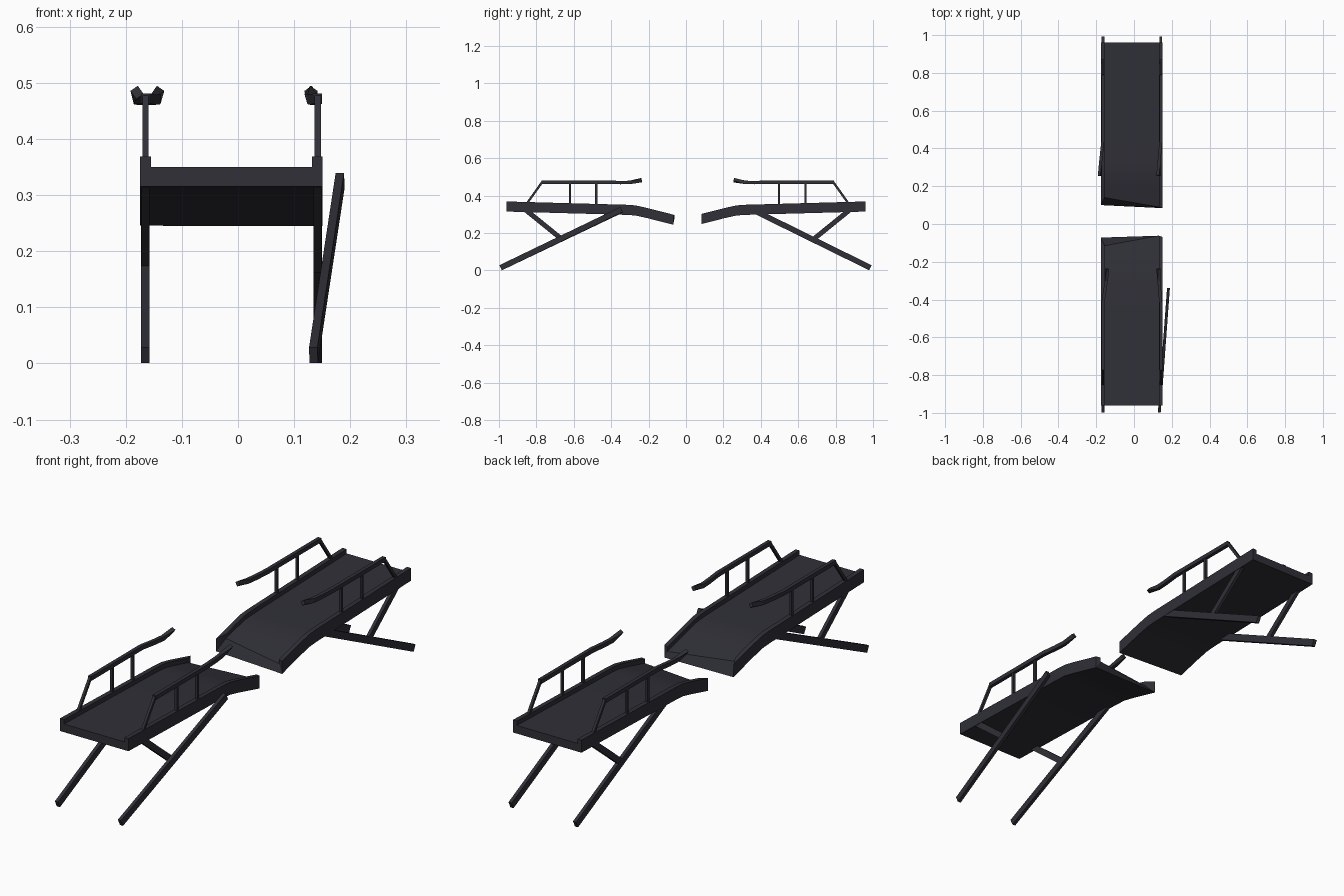
import bpy, bmesh, math
from mathutils import Vector, Quaternion

if "Cube" in bpy.data.objects:
    bpy.data.objects.remove(bpy.data.objects["Cube"])

mat = bpy.data.materials.new("charcoal")
mat.diffuse_color = (0.029, 0.029, 0.039, 1)
mat.use_nodes = True
mat.node_tree.nodes["Principled BSDF"].inputs["Base Color"].default_value = mat.diffuse_color


def finish(name, bm, smooth=False):
    bmesh.ops.recalc_face_normals(bm, faces=bm.faces)
    me = bpy.data.meshes.new(name)
    bm.to_mesh(me)
    bm.free()
    me.materials.append(mat)
    ob = bpy.data.objects.new(name, me)
    bpy.context.collection.objects.link(ob)
    if smooth:
        bpy.ops.object.select_all(action='DESELECT')
        ob.select_set(True)
        bpy.context.view_layer.objects.active = ob
        bpy.ops.object.shade_smooth_by_angle(angle=math.radians(30))
    return ob


def beam(name, path, w, h, end_roll=0.0):
    """Rectangular bar swept along a path, optionally twisted at its last point."""
    pts = [Vector(p) for p in path]
    bm = bmesh.new()
    rings = []
    for i, p in enumerate(pts):
        t = (pts[min(i + 1, len(pts) - 1)] - pts[max(i - 1, 0)]).normalized()
        up = Vector((0, 0, 1)) if abs(t.z) < 0.95 else Vector((0, 1, 0))
        side = t.cross(up).normalized()
        up = side.cross(t)
        if end_roll and i == len(pts) - 1:
            q = Quaternion(t, end_roll)
            side, up = q @ side, q @ up
        rings.append([bm.verts.new(p + side * (a * w / 2) + up * (b * h / 2))
                      for a, b in ((-1, -1), (1, -1), (1, 1), (-1, 1))])
    for r, s in zip(rings, rings[1:]):
        for k in range(4):
            bm.faces.new((r[k], r[(k + 1) % 4], s[(k + 1) % 4], s[k]))
    bm.faces.new(rings[0])
    bm.faces.new(rings[-1])
    return finish(name, bm)


def deck_bottom(d):
    """Underside height at distance d from the middle: gentle ramp, then droop."""
    if d > 0.27:
        return 0.296 + (d - 0.27) / 0.69 * 0.019
    return 0.296 - (0.27 - d) / 0.2 * 0.051


def deck(name, sgn, broken):
    # channel section: two curbs with a lower walkway between
    xs = (-0.175, -0.175, -0.155, -0.155, 0.132, 0.132, 0.151, 0.151)
    zs = (0, 0.054, 0.054, 0.035, 0.035, 0.054, 0.054, 0)
    bm = bmesh.new()
    rings = []
    for d in (0.96, 0.60, 0.32, 0.27, 0.21, None):
        ring = []
        for x, z, e in zip(xs, zs, broken):
            dd = e if d is None else d
            base = deck_bottom(dd)
            if d == 0.27:
                base -= 0.002
            ring.append(bm.verts.new((x, sgn * dd, base + z)))
        rings.append(ring)
    for r, s in zip(rings, rings[1:]):
        for k in range(8):
            bm.faces.new((r[k], r[(k + 1) % 8], s[(k + 1) % 8], s[k]))
    for r in (rings[0], rings[-1]):
        for q in ((0, 1, 2, 3), (0, 3, 4, 7), (4, 5, 6, 7)):
            bm.faces.new([r[k] for k in q])
    finish(name, bm, True)


# decks with jagged broken ends
deck("front_deck", -1, (0.072, 0.072, 0.115, 0.115, 0.062, 0.062, 0.068, 0.068))
deck("back_deck", 1, (0.10, 0.10, 0.14, 0.14, 0.09, 0.09, 0.084, 0.084))

for half, sgn, off in (("front", -1, 0.0), ("back", 1, 0.018)):
    for side, x in (("left", -0.165), ("right", 0.142)):
        tag = f"{half}_{side}"

        def at(d, z, dx=0.0):
            return (x + dx, sgn * (d + off), z)

        # handrail with bent, twisted end
        bend = {"front_left": 0.022, "front_right": -0.012,
                "back_left": -0.015, "back_right": -0.012}[tag]
        beam(tag + "_handrail",
             [at(0.772, 0.472), at(0.42, 0.472), at(0.35, 0.470, bend * 0.5),
              at(0.30, 0.471, bend * 0.85), at(0.237, 0.483, bend)],
             0.016, 0.018, math.radians(35))
        # posts and sloping end strut
        for i, d in enumerate((0.62, 0.48)):
            beam(f"{tag}_post_{i + 1}", [at(d, 0.33), at(d, 0.472)], 0.011, 0.011)
        beam(tag + "_rail_strut", [at(0.86, 0.345), at(0.768, 0.474)], 0.011, 0.012)
        # sloping support leg and brace
        if tag == "front_right":
            leg = [(0.1345, -0.991, 0.0145), (0.182, -0.345, 0.326)]
        else:
            y0 = 0.991 if sgn < 0 else 0.986
            y1 = 0.35 if sgn < 0 else 0.365
            leg = [(x, sgn * y0, 0.0145), (x, sgn * y1, 0.32)]
        beam(tag + "_leg", leg, 0.015, 0.03)
        beam(tag + "_brace", [at(0.865, 0.33), at(0.67, 0.172)], 0.014, 0.026)
